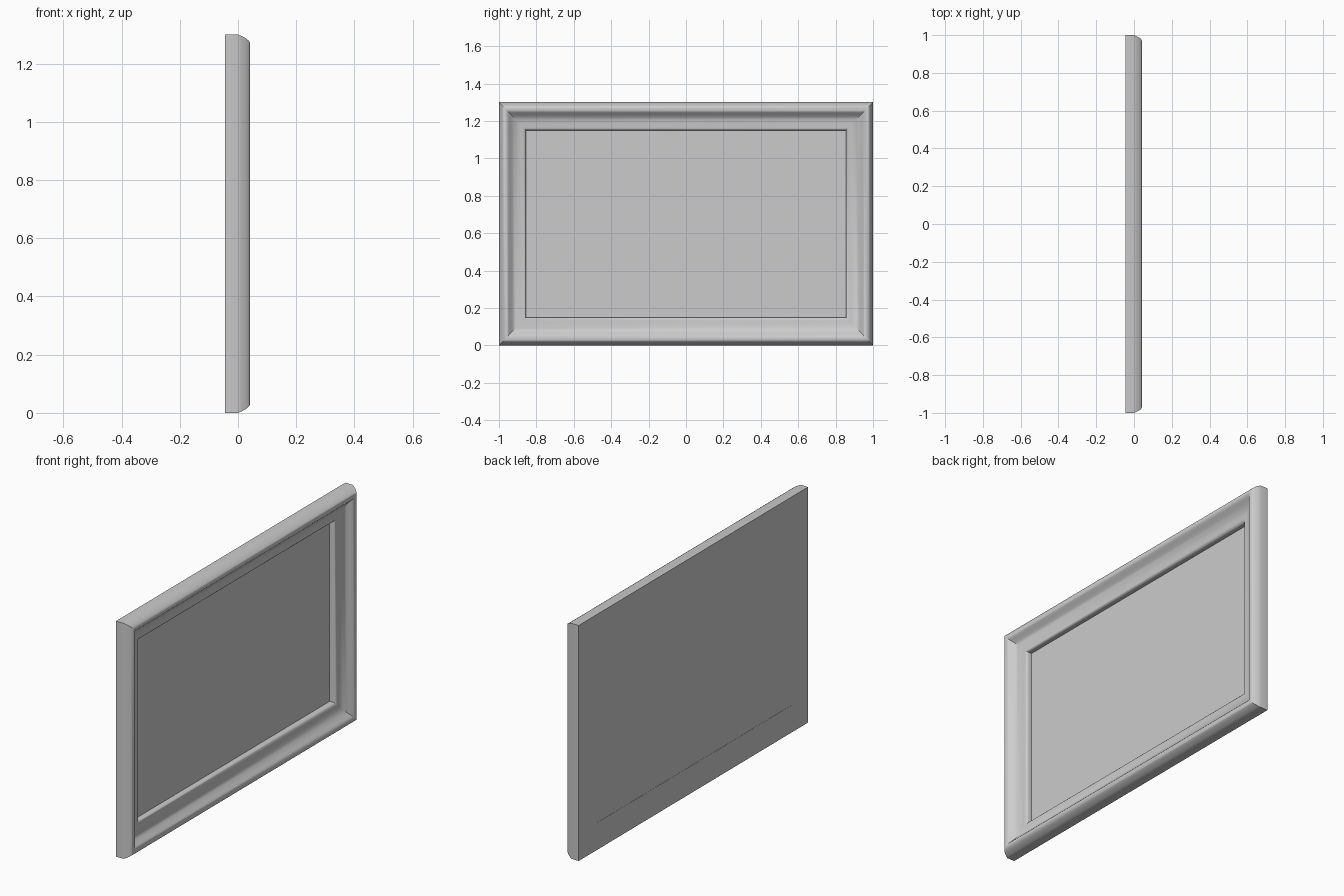
import bpy, bmesh, math

if "Cube" in bpy.data.objects:
    bpy.data.objects.remove(bpy.data.objects["Cube"])

HALF_W, HEIGHT = 1.0, 1.3
BACK = -0.045

# Moulding cross-section: (inset from the outer edge, x), closed loop
profile = [
    (0.0, BACK), (0.0, 0.0), (0.005, 0.012), (0.012, 0.025), (0.020, 0.036),
    (0.028, 0.041), (0.037, 0.042), (0.045, 0.040), (0.053, 0.034),
    (0.063, 0.024), (0.076, 0.013), (0.092, 0.004), (0.108, -0.001),
    (0.122, -0.003), (0.134, -0.004), (0.142, -0.007), (0.148, -0.013),
    (0.150, -0.020), (0.150, BACK),
]


def corners(inset, x):
    """Four mitre corners of a rectangle at the given inset and depth."""
    y = HALF_W - inset * 0.965
    lo, hi = inset, HEIGHT - inset
    return [(x, -y, lo), (x, y, lo), (x, y, hi), (x, -y, hi)]


def finish(bm, name):
    bmesh.ops.recalc_face_normals(bm, faces=bm.faces)
    mesh = bpy.data.meshes.new(name)
    bm.to_mesh(mesh)
    bm.free()
    obj = bpy.data.objects.new(name, mesh)
    bpy.context.collection.objects.link(obj)
    bpy.ops.object.select_all(action='DESELECT')
    obj.select_set(True)
    bpy.context.view_layer.objects.active = obj
    bpy.ops.object.shade_smooth_by_angle(angle=math.radians(35))
    return obj


# Mitred frame: the moulding swept around the rectangle, closed at the back
bm = bmesh.new()
rings = [[bm.verts.new(c) for c in corners(d, x)] for d, x in profile]
for i, ring in enumerate(rings):
    nxt = rings[(i + 1) % len(rings)]
    for k in range(4):
        j = (k + 1) % 4
        bm.faces.new((ring[k], ring[j], nxt[j], nxt[k]))
finish(bm, "frame_moulding")

# Thin flat panel set into the back of the frame
bm = bmesh.new()
back = [bm.verts.new(c) for c in corners(0.150, BACK + 0.001)]
front = [bm.verts.new(c) for c in corners(0.150, BACK + 0.006)]
bm.faces.new(back)
bm.faces.new(front)
for k in range(4):
    j = (k + 1) % 4
    bm.faces.new((back[k], back[j], front[j], front[k]))
finish(bm, "picture_panel")
